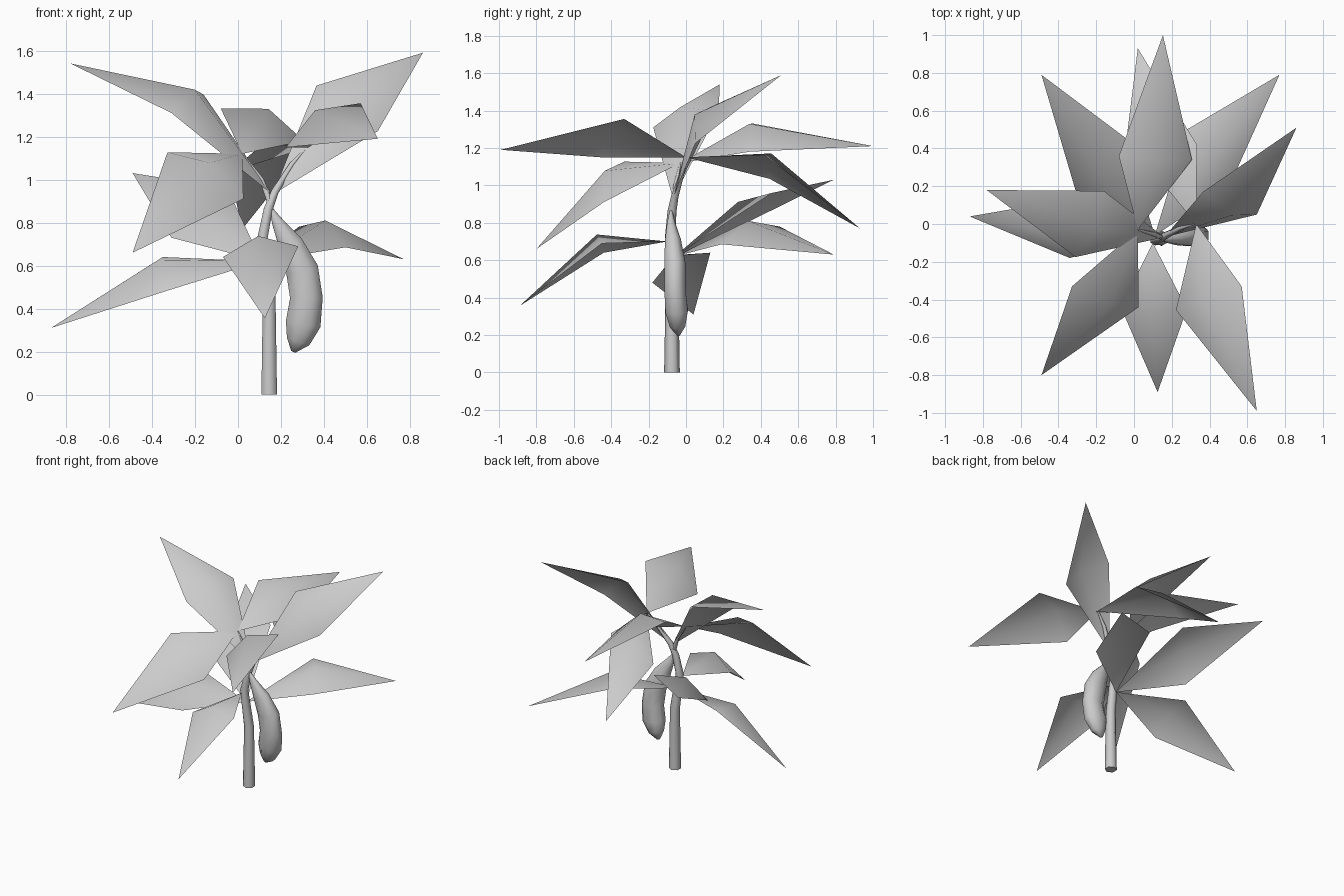
import bpy, bmesh
from mathutils import Vector

if "Cube" in bpy.data.objects:
    bpy.data.objects.remove(bpy.data.objects["Cube"])


def finish(name, bm, angle=None):
    mesh = bpy.data.meshes.new(name)
    bm.to_mesh(mesh)
    bm.free()
    for p in mesh.polygons:
        p.use_smooth = True
    ob = bpy.data.objects.new(name, mesh)
    bpy.context.collection.objects.link(ob)
    if angle:
        bpy.ops.object.select_all(action='DESELECT')
        bpy.context.view_layer.objects.active = ob
        ob.select_set(True)
        bpy.ops.object.shade_smooth_by_angle(angle=angle)
    return ob


def tube(name, pts, sides, squash=1.0):
    """Sweep a ring along pts of (x, y, z, radius); squash thins it in y."""
    import math
    bm = bmesh.new()
    P = [Vector(p[:3]) for p in pts]
    rings = []
    for i, p in enumerate(P):
        t = (P[min(i + 1, len(P) - 1)] - P[max(i - 1, 0)]).normalized()
        if i == 0 and p.z == 0:
            t = Vector((0, 0, 1))
        u = Vector((0, 1, 0)).cross(t).normalized()
        v = t.cross(u)
        r = pts[i][3]
        ring = []
        for k in range(sides):
            a = 2 * math.pi * (k + 0.5) / sides
            ring.append(bm.verts.new(p + u * r * math.cos(a) + v * r * squash * math.sin(a)))
        rings.append(ring)
    for a, b in zip(rings, rings[1:]):
        for k in range(sides):
            j = (k + 1) % sides
            bm.faces.new((a[k], a[j], b[j], b[k]))
    bm.faces.new(rings[0])
    bm.faces.new(rings[-1])
    bmesh.ops.recalc_face_normals(bm, faces=bm.faces)
    return finish(name, bm, 1.2)


def leaf(name, base, side_a, side_b, tip, lift=0.08):
    """Kite-shaped leaf, four triangles around a raised middle point."""
    base, a, b, tip = map(Vector, (base, side_a, side_b, tip))
    n = (a - b).cross(tip - base).normalized()
    if n.z < 0:
        a, b, n = b, a, -n
    bm = bmesh.new()
    mid = bm.verts.new((a + b) / 2 + n * lift)
    rim = [bm.verts.new(p) for p in (base, b, tip, a)]
    for i in range(4):
        bm.faces.new((mid, rim[i], rim[(i + 1) % 4]))
    bm.normal_update()
    if sum(f.normal.z for f in bm.faces) < 0:
        bmesh.ops.reverse_faces(bm, faces=bm.faces)
    return finish(name, bm)


# Stem and its two upper branches
tube("stem", [(.145, -.075, 0, .042), (.145, -.075, .45, .034), (.112, -.085, .72, .028),
              (.14, -.075, .86, .024), (.17, -.06, .94, .02), (.25, -.02, 1.07, .013),
              (.32, 0, 1.15, .006)], 6)
tube("left_branch", [(.15, -.07, .89, .016), (.11, -.055, 1.0, .012), (.02, -.03, 1.12, .005)], 6)

# Hanging fruit
tube("fruit", [(.15, -.08, .87, .008), (.185, -.08, .80, .03), (.245, -.07, .70, .062),
               (.298, -.06, .58, .082), (.318, -.06, .45, .082), (.303, -.05, .33, .088),
               (.28, -.045, .25, .06), (.257, -.04, .20, .012)], 8, .74)

# Leaves: base, two side corners, tip
lower = (.11, -.06, .62)
fork = (.16, -.07, .93)
left = (.02, -.03, 1.12)
right = (.33, 0, 1.15)
leaves = [
    (lower, (-.31, .18, .73), (-.05, .46, .96), (-.49, .79, 1.03)),
    (lower, (.28, .50, .78), (.50, .19, .685), (.77, .79, .63)),
    ((.10, -.10, .70), (-.07, -.44, .64), (.28, -.45, .69), (.125, -.89, .355)),
    (lower, (-.34, -.18, .48), (-.35, .13, .64), (-.87, .04, .31)),
    (fork, (.365, .17, 1.437), (.65, .05, 1.225), (.86, .51, 1.59)),
    (fork, (-.31, -.175, 1.31), (-.16, .175, 1.395), (-.78, .18, 1.54)),
    (left, (-.08, .36, 1.33), (.307, .34, 1.18), (.153, 1.0, 1.21)),
    (left, (-.328, -.33, 1.127), (.025, -.44, .91), (-.49, -.80, .66)),
    (right, (-.04, .447, 1.035), (.333, .42, 1.16), (.02, .93, .77)),
    (right, (.222, -.455, 1.15), (.57, -.33, 1.355), (.65, -.99, 1.19)),
]
for i, pts in enumerate(leaves, 1):
    leaf(f"leaf_{i}", *pts)
